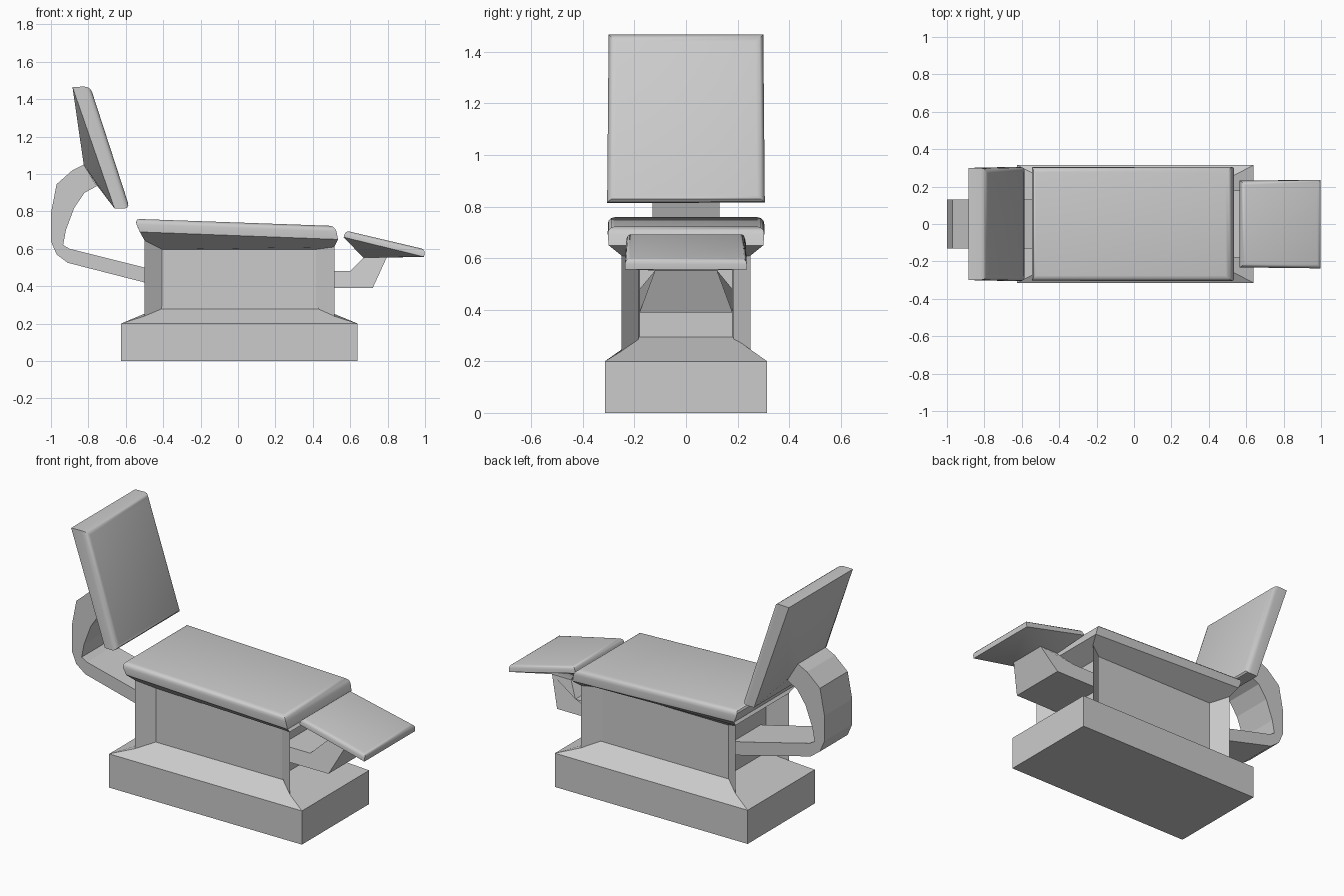
import bpy, bmesh

if "Cube" in bpy.data.objects:
    bpy.data.objects.remove(bpy.data.objects["Cube"])


def make(name, bm):
    bmesh.ops.remove_doubles(bm, verts=bm.verts, dist=0.0001)
    bmesh.ops.recalc_face_normals(bm, faces=bm.faces)
    me = bpy.data.meshes.new(name)
    bm.to_mesh(me)
    bm.free()
    ob = bpy.data.objects.new(name, me)
    bpy.context.collection.objects.link(ob)
    return ob


def prism(name, profile, widths):
    """Extrude an xz profile across y, with one half width per point."""
    bm = bmesh.new()
    near = [bm.verts.new((x, -w, z)) for (x, z), w in zip(profile, widths)]
    far = [bm.verts.new((x, w, z)) for (x, z), w in zip(profile, widths)]
    bm.faces.new(near)
    bm.faces.new(far[::-1])
    n = len(profile)
    for i in range(n):
        j = (i + 1) % n
        bm.faces.new((near[i], far[i], far[j], near[j]))
    return make(name, bm)


def pad(name, back, front, w_back, w_front, bevel, peak=None, w_peak=0):
    """Cushion slab with rounded front edges and an optional raised back."""
    bm = bmesh.new()

    def ring(pts, ws):
        (a, b), (wa, wb) = pts, ws
        return [bm.verts.new(p) for p in ((a[0], -wa, a[1]), (a[0], wa, a[1]),
                                          (b[0], wb, b[1]), (b[0], -wb, b[1]))]
    rings = [ring(front, w_front), ring(back, w_back)]
    if peak:
        rings.append(ring(peak, (w_peak, w_peak)))
    top = bm.faces.new(rings[0])
    bm.faces.new(rings[-1][::-1])
    for r, s in zip(rings, rings[1:]):
        for i in range(4):
            j = (i + 1) % 4
            bm.faces.new((r[i], s[i], s[j], r[j]))
    bmesh.ops.recalc_face_normals(bm, faces=bm.faces)
    bmesh.ops.bevel(bm, geom=list(top.edges), offset=bevel, segments=3,
                    profile=0.5, affect='EDGES')
    ob = make(name, bm)
    bpy.context.view_layer.objects.active = ob
    ob.select_set(True)
    bpy.ops.object.shade_smooth_by_angle(angle=0.6)
    ob.select_set(False)


# base and pedestal: plinth, sloped ledge, recessed panels, flare under seat
bm = bmesh.new()


def rect(x0, x1, y, z0, z1):
    pts = ((x0, -y, z0), (x1, -y, z1), (x1, y, z1), (x0, y, z0))
    return [bm.verts.new(p) for p in pts]


floor = rect(-.625, .64, .315, 0, 0)
ledge = rect(-.625, .64, .315, .2, .2)
low = rect(-.5, .515, .25, .24, .24)
high = rect(-.5, .515, .25, .645, .61)
seat_rim = rect(-.525, .535, .3, .69, .65)
bm.faces.new(floor[::-1])
bm.faces.new(seat_rim)
front_x = (-.41, .43)
px = (-.40, .41)
panels = [((front_x[0], -.185), (front_x[1], -.185)),
          ((px[1], -.18), (px[1], .18)),
          ((front_x[1], .185), (front_x[0], .185)),
          ((px[0], .18), (px[0], -.18))]
for i, (a, b) in enumerate(panels):
    j = (i + 1) % 4
    z0 = .278 if i % 2 == 0 else .295
    la, lb, hb, ha = [bm.verts.new((*p, z)) for p, z in
                      ((a, z0), (b, z0), (b, .597), (a, .597))]
    bm.faces.new((floor[i], floor[j], ledge[j], ledge[i]))
    bm.faces.new((ledge[i], ledge[j], low[j], lb, la, low[i]))
    bm.faces.new((low[i], la, ha, high[i]))
    bm.faces.new((la, lb, hb, ha))
    bm.faces.new((lb, low[j], high[j], hb))
    bm.faces.new((high[i], ha, hb, high[j], seat_rim[j], seat_rim[i]))
make("pedestal", bm)

# seat cushion
pad("seat", ((-.525, .69), (.535, .65)), ((-.555, .76), (.52, .722)),
    (.3, .3), (.306, .306), .03)

# tilted backrest with raised back
pad("backrest", ((-.885, 1.465), (-.66, .815)), ((-.79, 1.468), (-.578, .815)),
    (.3, .305), (.3, .306), .03,
    ((-.825, 1.05), (-.755, .94)), .13)

# footrest with raised underside
pad("footrest", ((.565, .662), (.995, .557)), ((.575, .697), (1.0, .597)),
    (.232, .236), (.227, .236), .02,
    ((.67, .552), (.795, .553)), .12)

# curved arm carrying the backrest
arm = [(-.39, .395), (-.5, .42), (-.91, .525), (-.97, .57), (-1, .64),
       (-1, .79), (-.97, .945), (-.885, 1.02), (-.825, 1.05), (-.755, .935),
       (-.82, .90), (-.875, .82), (-.92, .70), (-.935, .62), (-.9, .60),
       (-.5, .50), (-.39, .475)]
prism("backrest_arm", arm, [.13] * len(arm))

# bracket carrying the footrest
prism("footrest_bracket",
      [(.4, .39), (.72, .39), (.795, .553), (.67, .552), (.6, .48), (.4, .48)],
      [.18, .18, .12, .12, .18, .18])
